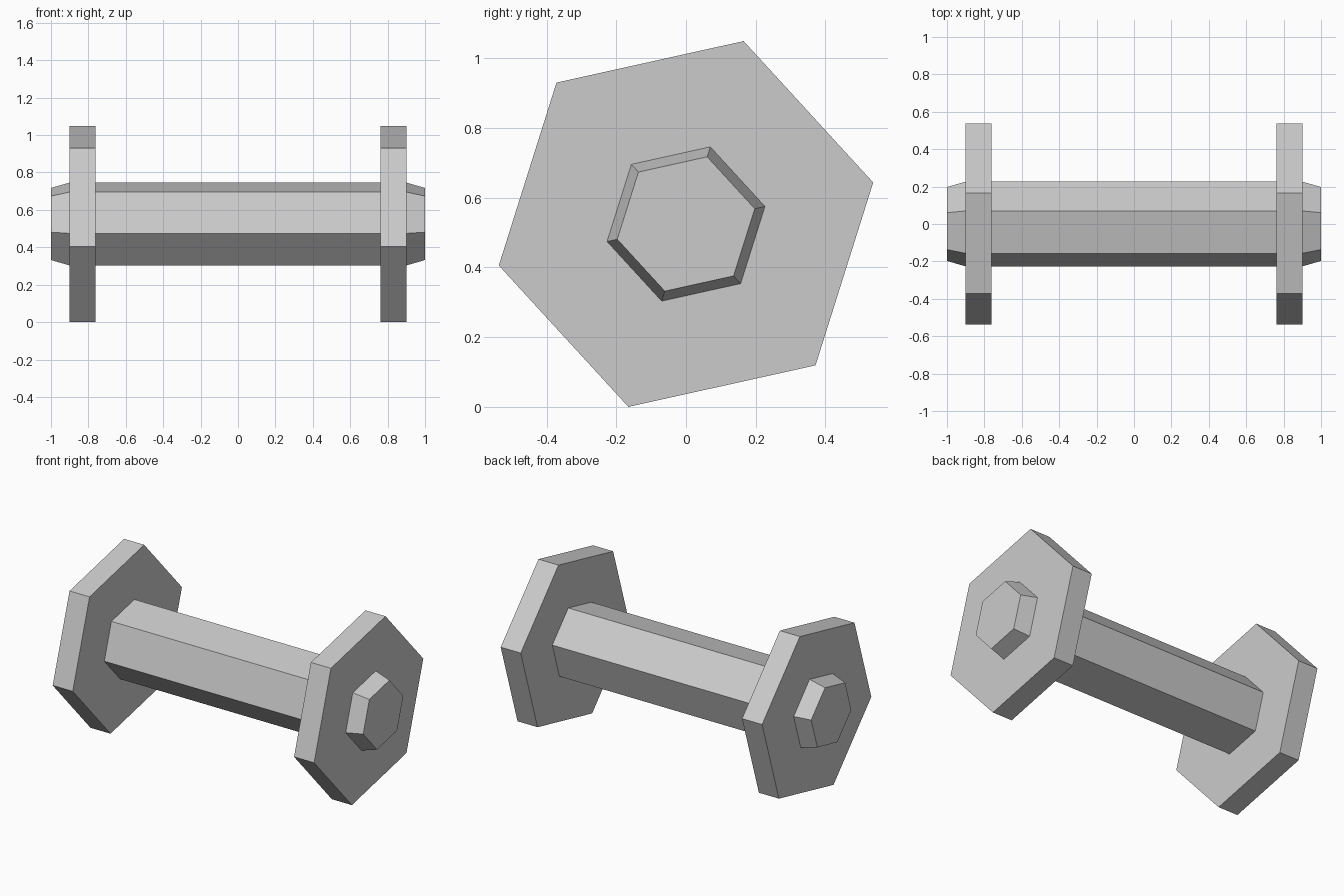
import bpy, bmesh
from math import sin, cos, radians

if "Cube" in bpy.data.objects:
    bpy.data.objects.remove(bpy.data.objects["Cube"])

PHASE = radians(12.5)
PLATE_R = 0.55
CENTRE_Z = PLATE_R * sin(PHASE + radians(60))


def hex_bar(name, stations):
    """Closed six-sided bar along x through (x, radius) stations."""
    bm = bmesh.new()
    rings = []
    for x, r in stations:
        angles = [PHASE + radians(60 * i) for i in range(6)]
        rings.append([bm.verts.new((x, r * cos(a), CENTRE_Z + r * sin(a))) for a in angles])
    for a, b in zip(rings, rings[1:]):
        for i in range(6):
            j = (i + 1) % 6
            bm.faces.new((a[i], a[j], b[j], b[i]))
    bm.faces.new(rings[0])
    bm.faces.new(rings[-1])
    bmesh.ops.recalc_face_normals(bm, faces=bm.faces)
    mesh = bpy.data.meshes.new(name)
    bm.to_mesh(mesh)
    bm.free()
    obj = bpy.data.objects.new(name, mesh)
    bpy.context.collection.objects.link(obj)
    return obj


# Handle with tapered ends passing through both plates
hex_bar("handle", [(-1, 0.202), (-0.9, 0.232), (0.9, 0.232), (1, 0.202)])

# Weight plates
for side, label in ((-1, "left"), (1, "right")):
    hex_bar(label + "_plate", [(side * 0.762, PLATE_R), (side * 0.9, PLATE_R)])
